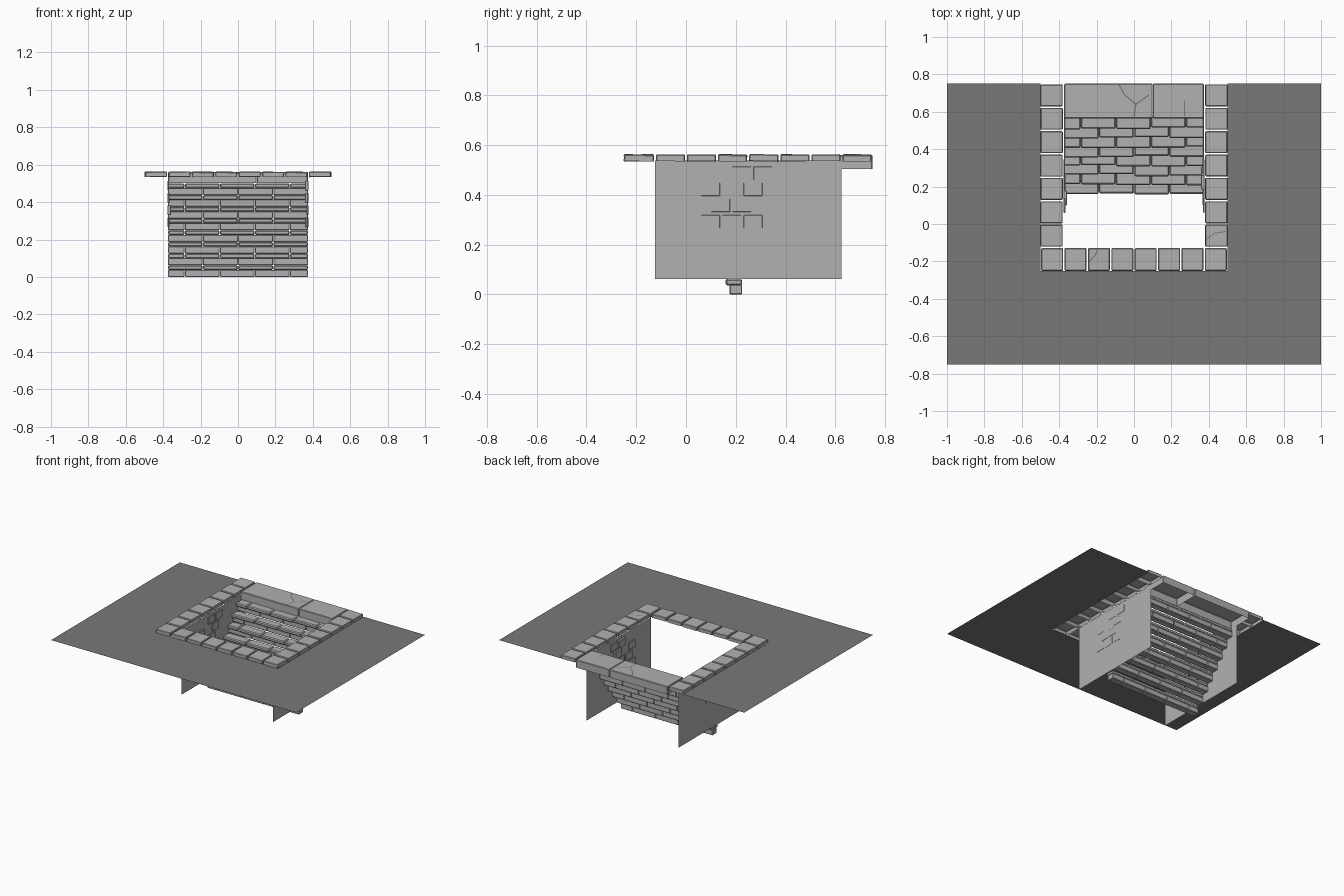
import bpy, bmesh, math, random
from mathutils import Matrix, Vector

if "Cube" in bpy.data.objects:
    bpy.data.objects.remove(bpy.data.objects["Cube"])

random.seed(4)


def material(name, v):
    m = bpy.data.materials.new(name)
    m.diffuse_color = (v, v, v, 1)
    m.use_nodes = True
    m.node_tree.nodes["Principled BSDF"].inputs["Base Color"].default_value = m.diffuse_color
    return m


STONE = material("grey stone", 0.44)
FLOOR = material("dark grey floor", 0.19)


def add_block(bm, lo, hi, bevel=0.004, tilt=0.0, open_bottom=False):
    """Bevelled box between two corners, optionally tilted and hollow below."""
    lo, hi = Vector(lo), Vector(hi)
    size, mid = hi - lo, (lo + hi) / 2
    b = bmesh.new()
    bmesh.ops.create_cube(b, size=1)
    bmesh.ops.scale(b, vec=size, verts=b.verts)
    if open_bottom:
        bmesh.ops.delete(b, geom=[f for f in b.faces if f.normal.z < -0.9], context='FACES')
    if bevel:
        edges = [e for e in b.edges if not e.is_boundary]
        bmesh.ops.bevel(b, geom=edges, offset=bevel, segments=1, affect='EDGES')
    if tilt:
        rot = (Matrix.Rotation(random.uniform(-tilt, tilt), 4, 'X')
               @ Matrix.Rotation(random.uniform(-tilt, tilt), 4, 'Y'))
        bmesh.ops.transform(b, matrix=rot, verts=b.verts)
    bmesh.ops.translate(b, vec=mid, verts=b.verts)
    tmp = bpy.data.meshes.new("tmp")
    b.to_mesh(tmp)
    b.free()
    bm.from_mesh(tmp)
    bpy.data.meshes.remove(tmp)


def finish(bm, name, mat):
    me = bpy.data.meshes.new(name)
    bm.to_mesh(me)
    bm.free()
    me.materials.append(mat)
    ob = bpy.data.objects.new(name, me)
    bpy.context.collection.objects.link(ob)
    return ob


def quad(bm, pts):
    bm.faces.new([bm.verts.new(p) for p in pts])


# floor sheet around the stairwell, open at the back
FZ = 0.5375
bm = bmesh.new()
for x0, x1, y0, y1 in [(-1, -0.5, -0.25, 0.75), (0.5, 1, -0.25, 0.75), (-1, 1, -0.75, -0.25)]:
    quad(bm, [(x0, y0, FZ), (x1, y0, FZ), (x1, y1, FZ), (x0, y1, FZ)])
finish(bm, "floor", FLOOR)

# thin side walls of the stairwell, facing inward
for side, name in [(-1, "left_wall"), (1, "right_wall")]:
    bm = bmesh.new()
    x = 0.375 * side
    pts = [(x, -0.125, 0.0625), (x, 0.625, 0.0625), (x, 0.625, FZ), (x, -0.125, FZ)]
    quad(bm, pts if side > 0 else pts[::-1])
    for f in bm.faces:
        f.normal_update()
        if f.normal.x * side > 0:
            f.normal_flip()
    finish(bm, name, STONE)

# patches of exposed bricks on the inner walls
for side, name in [(-1, "left_wall_bricks"), (1, "right_wall_bricks")]:
    bm = bmesh.new()
    for row in range(4):
        for col in range(3):
            if (row + col) % 4 == 3:
                continue
            y = 0.06 + col * 0.085 + (row % 2) * 0.04
            z = 0.265 + row * 0.065
            out = 0.375 - random.choice([0.006, 0.009, 0.016])
            xs = sorted([side * 0.376, side * out])
            add_block(bm, (xs[0], y, z), (xs[1], y + 0.078, z + 0.055), 0.0025)
    finish(bm, name, STONE)

# rim of paving blocks round the opening
bm = bmesh.new()
G = 0.004
for i in range(8):
    x = -0.5 + i * 0.125
    add_block(bm, (x + G, -0.25, FZ - 0.002), (x + 0.125 - G, -0.125 - G, 0.562), 0.004, 0.025, True)
for side in (-1, 1):
    x0, x1 = sorted([side * 0.5, side * 0.381])
    for i in range(7):
        y = -0.125 + i * 0.125
        add_block(bm, (x0, y + G, FZ - 0.002), (x1, y + 0.125 - G, 0.562), 0.004, 0.025, True)
finish(bm, "rim_blocks", STONE)

# stairs: eight steps of riser bricks below overhanging tread bricks
RUN, RISE, Y0 = 0.05, 0.0625, 0.155
treads, risers = bmesh.new(), bmesh.new()


def row_of_blocks(bm, shift, y0, y1, z0, z1, bevel, jitter):
    cuts = [-0.375, 0.375] + [k * 0.1875 + shift for k in range(-2, 3)
                              if abs(k * 0.1875 + shift) < 0.33]
    cuts.sort()
    for a, b in zip(cuts, cuts[1:]):
        add_block(bm, (a + 0.001, y0 + random.uniform(0, jitter), z0), (b - 0.001, y1, z1), bevel)


for i in range(8):
    y, z = Y0 + i * RUN, i * RISE
    shift = 0.09 * (i % 2)
    row_of_blocks(risers, 0.09 - shift, y + 0.02, y + 0.07, z, z + 0.038, 0.003, 0.0)
    row_of_blocks(treads, shift, y, y + 0.071, z + 0.0365, z + RISE, 0.006, 0.012)
finish(risers, "step_risers", STONE)
finish(treads, "step_treads", STONE)

# landing slabs at the head of the stairs
bm = bmesh.new()
yl = Y0 + 8 * RUN + 0.01
for a, b in [(-0.375, 0.1), (0.1, 0.375)]:
    add_block(bm, (a + 0.001, yl, 0.503), (b - 0.001, 0.75, 0.5605), 0.004, 0, True)
finish(bm, "landing_slabs", STONE)

# cracks as thin dark plates
bm = bmesh.new()


def crack(points, z, w=0.007):
    for p, q in zip(points, points[1:]):
        p, q = Vector((*p, z)), Vector((*q, z))
        d = (q - p).normalized()
        n = Vector((-d.y, d.x, 0)) * w / 2
        quad(bm, [p - n, q - n, q + n, p + n])


crack([(-0.08, 0.745), (-0.05, 0.69), (0.01, 0.64), (0.0, 0.575)], 0.5612)
crack([(0.01, 0.64), (0.08, 0.69)], 0.5612)
crack([(0.27, 0.66), (0.27, 0.575)], 0.5612, 0.004)
crack([(-0.195, -0.14), (-0.21, -0.17), (-0.24, -0.2)], 0.5645, 0.005)
crack([(0.39, -0.08), (0.43, -0.05), (0.49, -0.04)], 0.5645, 0.005)
finish(bm, "cracks", FLOOR)
